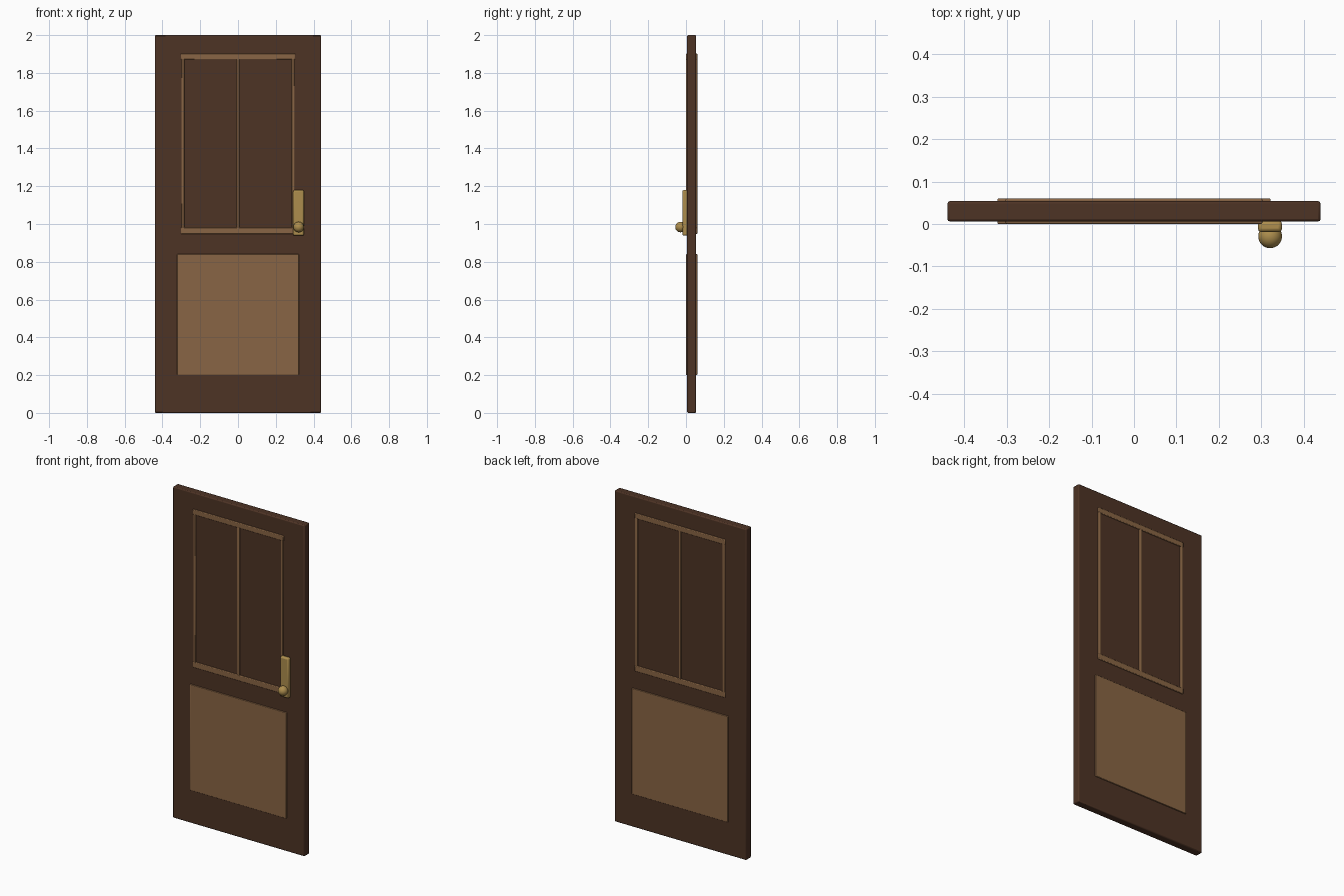
import bpy

if "Cube" in bpy.data.objects:
    bpy.data.objects.remove(bpy.data.objects["Cube"])


def material(name, color):
    m = bpy.data.materials.new(name)
    m.diffuse_color = (*color, 1)
    m.use_nodes = True
    m.node_tree.nodes["Principled BSDF"].inputs["Base Color"].default_value = m.diffuse_color
    return m


DARK = material("dark_wood", (0.075, 0.033, 0.018))
LIGHT = material("light_wood", (0.25, 0.13, 0.058))
BRASS = material("brass", (0.42, 0.27, 0.075))


def box(name, x, y, z, mat, bevel):
    # box from (min, max) extents with softened edges
    lims = (x, y, z)
    bpy.ops.mesh.primitive_cube_add(size=1, location=[(a + b) / 2 for a, b in lims])
    ob = bpy.context.object
    ob.name = name
    ob.scale = [b - a for a, b in lims]
    bpy.ops.object.transform_apply(location=False, rotation=False, scale=True)
    ob.data.materials.append(mat)
    mod = ob.modifiers.new("bevel", 'BEVEL')
    mod.width = bevel
    mod.segments = 2
    bpy.ops.object.shade_smooth_by_angle()
    return ob


# Door slab
box("door_slab", (-0.44, 0.44), (0.006, 0.054), (0, 2), DARK, 0.006)

# Panel and mouldings, repeated on both faces
for side, y in (("front", (0.0, 0.016)), ("back", (0.044, 0.06))):
    box(side + "_lower_panel", (-0.322, 0.322), y, (0.20, 0.84), LIGHT, 0.003)
    for name, z in (("top", (1.87, 1.902)), ("bottom", (0.947, 0.982))):
        box(f"{side}_{name}_rail", (-0.303, 0.303), y, z, LIGHT, 0.004)
    for name, x in (("left", -0.292), ("middle", 0), ("right", 0.292)):
        box(f"{side}_{name}_bar", (x - 0.008, x + 0.008), y, (0.96, 1.88), LIGHT, 0.004)

# Handle plate and round knob on the front
box("handle_plate", (0.292, 0.349), (-0.019, 0.008), (0.938, 1.18), BRASS, 0.008)
bpy.ops.mesh.primitive_uv_sphere_add(segments=32, ring_count=16, radius=0.028,
                                     location=(0.321, -0.029, 0.984))
knob = bpy.context.object
knob.name = "door_knob"
knob.data.materials.append(BRASS)
bpy.ops.object.shade_smooth()
